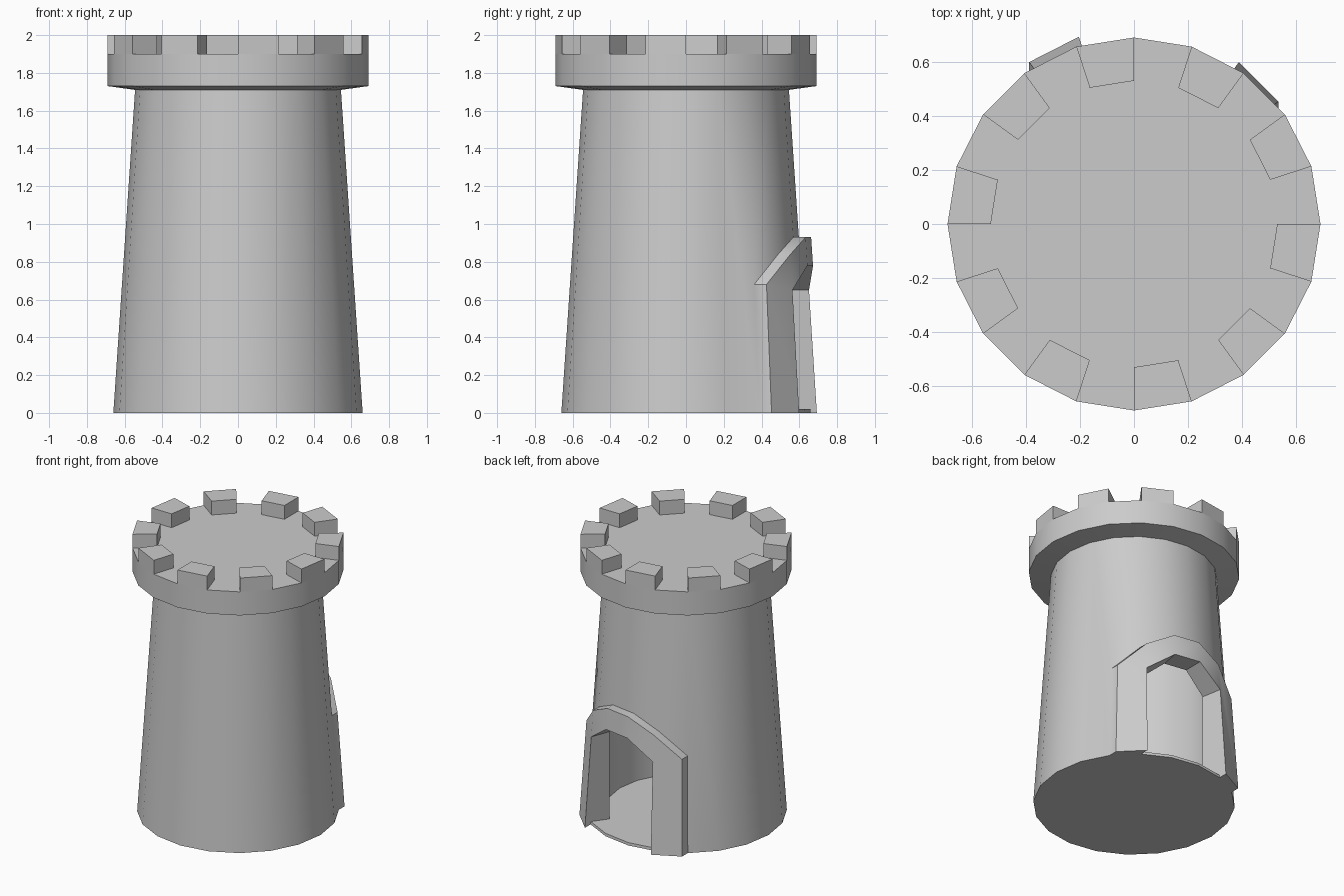
import bpy, bmesh
from math import sin, cos, radians

if "Cube" in bpy.data.objects:
    bpy.data.objects.remove(bpy.data.objects["Cube"])

N = 20                      # sides of the tower
R_BASE, R_NECK, R_TOP, R_IN = 0.66, 0.545, 0.69, 0.53
Z_NECK, Z_LIP, Z_ROOF, Z_TOP = 1.71, 1.73, 1.90, 2.0
Z_FLOOR, Z_CEIL = 0.02, 1.85
FRAME = 0.065               # how far the door frame stands out
HI = {2: 0.68, 3: 0.84, 4: 0.93, 5: 0.93, 6: 0.84, 7: 0.68}   # outer arch
LO = {3: 0.65, 4: 0.78, 5: 0.78, 6: 0.65}                     # inner arch


def ring(i, r, z, dy=0.0):
    a = radians(360 / N * i)
    return (r * cos(a), r * sin(a) + dy, z)


def wall(i, z):
    return ring(i, R_BASE + (R_NECK - R_BASE) * z / Z_NECK, z)


def front(i, z):
    x, y, z = wall(i, z)
    return (x, y + FRAME, z)


def inner(i, z):
    return ring(i, R_IN, z)


def make_object(name, faces):
    bm = bmesh.new()
    for f in faces:
        bm.faces.new([bm.verts.new(p) for p in f])
    bmesh.ops.remove_doubles(bm, verts=bm.verts, dist=0.0005)
    bmesh.ops.recalc_face_normals(bm, faces=bm.faces)
    me = bpy.data.meshes.new(name)
    bm.to_mesh(me)
    bm.free()
    ob = bpy.data.objects.new(name, me)
    bpy.context.collection.objects.link(ob)
    return ob


faces = []
for i in range(N):
    j = (i + 1) % N
    # outer wall, starting above the arch where the door frame sits
    if 2 <= i <= 6:
        faces.append([wall(i, HI[i]), wall(j, HI[j]), wall(j, Z_NECK), wall(i, Z_NECK)])
    else:
        f = [wall(i, 0), wall(j, 0)]
        if j in HI:
            f.append(wall(j, HI[j]))
        f += [wall(j, Z_NECK), wall(i, Z_NECK)]
        if i in HI:
            f.append(wall(i, HI[i]))
        faces.append(f)
    # inner wall, open at the doorway
    if 3 <= i <= 5:
        faces.append([inner(i, LO[i]), inner(j, LO[j]), inner(j, Z_CEIL), inner(i, Z_CEIL)])
    else:
        f = [inner(i, Z_FLOOR), inner(j, Z_FLOOR)]
        if j in LO:
            f.append(inner(j, LO[j]))
        f += [inner(j, Z_CEIL), inner(i, Z_CEIL)]
        if i in LO:
            f.append(inner(i, LO[i]))
        faces.append(f)
    # overhanging parapet band
    faces.append([wall(i, Z_NECK), wall(j, Z_NECK), ring(j, R_TOP, Z_LIP), ring(i, R_TOP, Z_LIP)])
    faces.append([ring(i, R_TOP, Z_LIP), ring(j, R_TOP, Z_LIP), ring(j, R_TOP, Z_ROOF), ring(i, R_TOP, Z_ROOF)])

# base, roof, ceiling and floor with doorstep
faces.append([wall(i, 0) for i in range(N)])
faces.append([ring(i, R_TOP, Z_ROOF) for i in range(N)])
faces.append([inner(i, Z_CEIL) for i in range(N)])
faces.append([inner(i % N, Z_FLOOR) for i in range(6, N + 4)] + [wall(i, Z_FLOOR) for i in range(3, 7)])

# arched door frame
for i in range(2, 7):
    j = i + 1
    faces.append([wall(i, HI[i]), wall(j, HI[j]), front(j, HI[j]), front(i, HI[i])])
    if i in (2, 6):
        f = [front(i, 0), front(j, 0)]
        if j in LO:
            f.append(front(j, LO[j]))
        f += [front(j, HI[j]), front(i, HI[i])]
        if i in LO:
            f.append(front(i, LO[i]))
        faces.append(f)
        faces.append([wall(i, 0), wall(j, 0), front(j, 0), front(i, 0)])
    else:
        faces.append([front(i, LO[i]), front(j, LO[j]), front(j, HI[j]), front(i, HI[i])])
        faces.append([front(i, LO[i]), front(j, LO[j]), inner(j, LO[j]), inner(i, LO[i])])
        faces.append([wall(i, 0), wall(j, 0), wall(j, Z_FLOOR), wall(i, Z_FLOOR)])
for i in (2, 7):
    faces.append([front(i, 0), wall(i, 0), wall(i, HI[i]), front(i, HI[i])])
for i in (3, 6):
    faces.append([front(i, 0), wall(i, 0), wall(i, Z_FLOOR), inner(i, Z_FLOOR),
                  inner(i, LO[i]), front(i, LO[i])])
tower = make_object("tower", faces)

# merlons on every other side
blocks = []
for i in range(1, N, 2):
    lo = [ring(i, R_IN, Z_ROOF), ring(i, R_TOP, Z_ROOF), ring(i + 1, R_TOP, Z_ROOF), ring(i + 1, R_IN, Z_ROOF)]
    hi = [(x, y, Z_TOP) for x, y, z in lo]
    blocks += [lo, hi] + [[lo[k], lo[(k + 1) % 4], hi[(k + 1) % 4], hi[k]] for k in range(4)]
merlons = make_object("merlons", blocks)

# smooth round walls, sharp corners
bpy.ops.object.select_all(action='DESELECT')
tower.select_set(True)
bpy.context.view_layer.objects.active = tower
bpy.ops.object.shade_smooth_by_angle(angle=radians(30))
